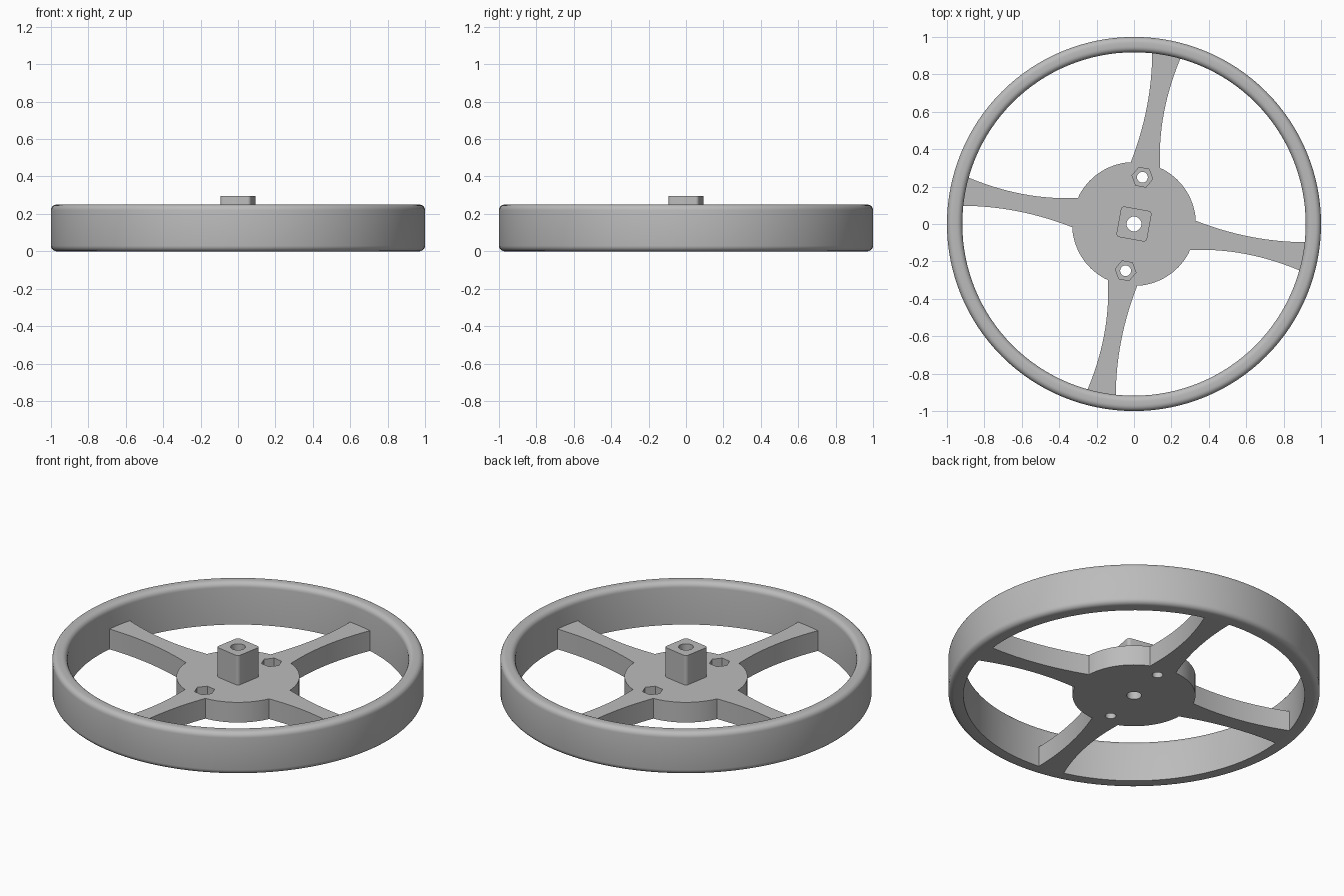
import bpy, bmesh
from math import pi, sin, cos, atan2, radians

if "Cube" in bpy.data.objects:
    bpy.data.objects.remove(bpy.data.objects["Cube"])

TILT = radians(-10.2)
WEB = 0.12           # thickness of hub and spokes
TOP = 0.295          # top of the drive boss
RIM_IN, RIM_H, FILLET = 0.918, 0.25, 0.03

grey = bpy.data.materials.new("plain grey")
grey.use_nodes = True
colour = (0.5, 0.5, 0.5, 1)
grey.diffuse_color = colour
grey.node_tree.nodes["Principled BSDF"].inputs["Base Color"].default_value = colour


def finish(name, bm):
    bmesh.ops.recalc_face_normals(bm, faces=bm.faces)
    mesh = bpy.data.meshes.new(name)
    bm.to_mesh(mesh)
    bm.free()
    ob = bpy.data.objects.new(name, mesh)
    bpy.context.collection.objects.link(ob)
    mesh.materials.append(grey)
    return ob


def activate(ob):
    bpy.ops.object.select_all(action="DESELECT")
    ob.select_set(True)
    bpy.context.view_layer.objects.active = ob


def prism(name, points, z0, z1):
    bm = bmesh.new()
    face = bm.faces.new([bm.verts.new((x, y, z0)) for x, y in points])
    out = bmesh.ops.extrude_face_region(bm, geom=[face])
    for v in out["geom"]:
        if isinstance(v, bmesh.types.BMVert):
            v.co.z = z1
    return finish(name, bm)


def arc(cx, cy, r, a0, a1, n):
    return [(cx + r * cos(a0 + (a1 - a0) * i / n),
             cy + r * sin(a0 + (a1 - a0) * i / n)) for i in range(n + 1)]


def ring(cx, cy, r, n):
    return arc(cx, cy, r, TILT, TILT + 2 * pi * (n - 1) / n, n - 1)


def cut(ob, cutters):
    activate(ob)
    for c in cutters:
        mod = ob.modifiers.new("hole", "BOOLEAN")
        mod.operation, mod.solver, mod.object = "DIFFERENCE", "EXACT", c
        bpy.ops.object.modifier_apply(modifier=mod.name)


def smooth(ob):
    activate(ob)
    bpy.ops.object.shade_smooth_by_angle(angle=radians(30))


# Rim: a lathed section, rounded at the top and the outer bottom edge
f = FILLET
section = [(RIM_IN, 0)]
section += arc(1 - f, f, f, -pi / 2, 0, 5)
section += arc(1 - f, RIM_H - f, f, 0, pi / 2, 5)
section += arc(RIM_IN + f, RIM_H - f, f, pi / 2, pi, 5)
bm = bmesh.new()
verts = [bm.verts.new((r, 0, z)) for r, z in section]
edges = [bm.edges.new((a, b)) for a, b in zip(verts, verts[1:] + verts[:1])]
bmesh.ops.spin(bm, geom=verts + edges, axis=(0, 0, 1), cent=(0, 0, 0),
               angle=2 * pi, steps=128, use_merge=True)
bmesh.ops.remove_doubles(bm, verts=bm.verts, dist=0.0001)
rim = finish("rim", bm)

# Hub and four curved spokes in one outline, repeated by quarter turns
N = 14
quarter = []
for i in range(N + 1):                       # leading edge, flaring outward
    y = 0.3 + 0.59 * i / N
    quarter.append((0.138 + max(0, y - 0.36) ** 2 / 2.5, y))
for i in range(N + 1):                       # trailing edge, back to the hub
    y = 0.92 - 0.59 * i / N
    quarter.append((0.097 - (0.917 - y) ** 2 / 3.02, y))
start = atan2(quarter[-1][1], quarter[-1][0])
end = atan2(quarter[0][1], quarter[0][0]) + pi / 2
quarter += arc(0, 0, 0.331, start, end, 16)[1:-1]
outline = []
for k in range(4):
    c, s = cos(k * pi / 2), sin(k * pi / 2)
    outline += [(x * c - y * s, x * s + y * c) for x, y in quarter]
hub = prism("hub_and_spokes", outline, 0, WEB)

# Square drive boss with rounded corners
half, r = 0.083, 0.018
corners = []
for k in range(4):
    a = pi / 4 + k * pi / 2
    d = (half - r) * 2 ** 0.5
    corners += arc(d * cos(a + TILT), d * sin(a + TILT), r,
                   a + TILT - pi / 4, a + TILT + pi / 4, 5)
boss = prism("drive_boss", corners, WEB - 0.02, TOP)

# Shaft bore, two bolt holes and their hexagonal nut pockets
bore = prism("bore_cutter", ring(0, 0, 0.04, 32), -0.1, 0.5)
cutters = [bore]
for side in (1, -1):
    x = side * 0.254 * cos(pi / 2 + TILT)
    y = side * 0.254 * sin(pi / 2 + TILT)
    cutters.append(prism("nut_cutter", ring(x, y, 0.056, 6), WEB / 2, 0.3))
    cutters.append(prism("bolt_cutter", ring(x, y, 0.029, 24), -0.1, 0.3))
cut(hub, cutters)
cut(boss, [bore])
for c in cutters:
    bpy.data.objects.remove(c)

for ob in (rim, hub, boss):
    smooth(ob)
